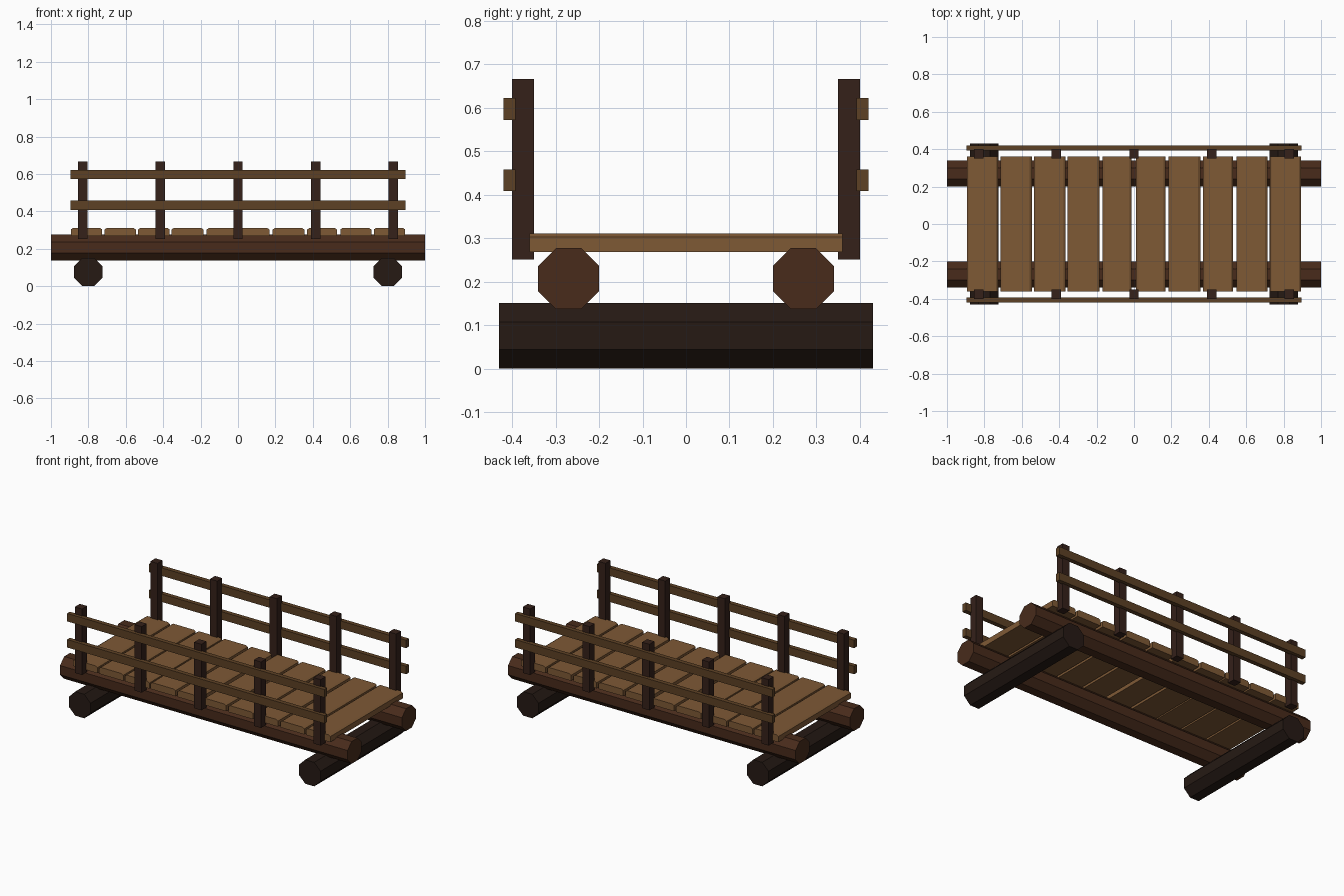
import bpy, bmesh
from math import pi, cos, sin

if "Cube" in bpy.data.objects:
    bpy.data.objects.remove(bpy.data.objects["Cube"])


def material(name, rgb):
    m = bpy.data.materials.new(name)
    m.diffuse_color = (*rgb, 1)
    m.use_nodes = True
    m.node_tree.nodes["Principled BSDF"].inputs["Base Color"].default_value = m.diffuse_color
    return m


PLANK = material("plank_wood", (0.21, 0.10, 0.036))
RAIL = material("rail_wood", (0.11, 0.053, 0.018))
BEAM = material("beam_wood", (0.065, 0.024, 0.011))
POST = material("post_wood", (0.035, 0.015, 0.010))
SILL = material("sill_wood", (0.019, 0.010, 0.007))


def prism(name, profile, axis, length, loc, mat):
    """Extrude a (horizontal, z) profile along x or y, centred on loc."""
    bm = bmesh.new()
    rings = []
    for t in (-length / 2, length / 2):
        rings.append([bm.verts.new((t, u, v) if axis == "x" else (u, t, v))
                      for u, v in profile])
    a, b = rings
    n = len(a)
    bm.faces.new(a)
    bm.faces.new(b[::-1])
    for i in range(n):
        j = (i + 1) % n
        bm.faces.new((a[i], b[i], b[j], a[j]))
    bmesh.ops.recalc_face_normals(bm, faces=bm.faces)
    me = bpy.data.meshes.new(name)
    bm.to_mesh(me)
    bm.free()
    me.materials.append(mat)
    ob = bpy.data.objects.new(name, me)
    ob.location = loc
    bpy.context.collection.objects.link(ob)
    return ob


def octagon(apothem):
    r = apothem / cos(pi / 8)
    return [(r * cos(pi / 8 + i * pi / 4), r * sin(pi / 8 + i * pi / 4)) for i in range(8)]


def rect(w, h):
    return [(-w / 2, -h / 2), (w / 2, -h / 2), (w / 2, h / 2), (-w / 2, h / 2)]


# cross logs on the ground
for s in (-1, 1):
    prism("cross_log", octagon(0.0755), "y", 0.86, (s * 0.8, 0, 0.0755), SILL)

# deck planks with chamfered upper edges, slightly uneven widths
widths = [0.168, 0.168, 0.17, 0.172, 0.155, 0.158, 0.17, 0.16, 0.166, 0.168]
for i, w in enumerate(widths):
    h, c, d = w / 2, 0.012, 0.008
    prof = [(-h, 0.268), (h, 0.268), (h, 0.311 - d), (h - c, 0.311),
            (-h + c, 0.311), (-h, 0.311 - d)]
    prism("deck_plank", prof, "y", 0.72, (-0.81 + 0.18 * i, 0, 0), PLANK)

for s in (-1, 1):
    # long bearer log
    prism("bearer_log", octagon(0.07), "x", 2.0, (0, s * 0.27, 0.207), BEAM)
    # railing posts
    for i in range(5):
        prism("rail_post", rect(0.05, 0.415), "y", 0.05,
              (-0.83 + 0.415 * i, s * 0.375, 0.4585), POST)
    # two rails on the outer side
    for z in (0.433, 0.597):
        prism("hand_rail", rect(0.028, 0.05), "x", 1.79, (0, s * 0.406, z), RAIL)
